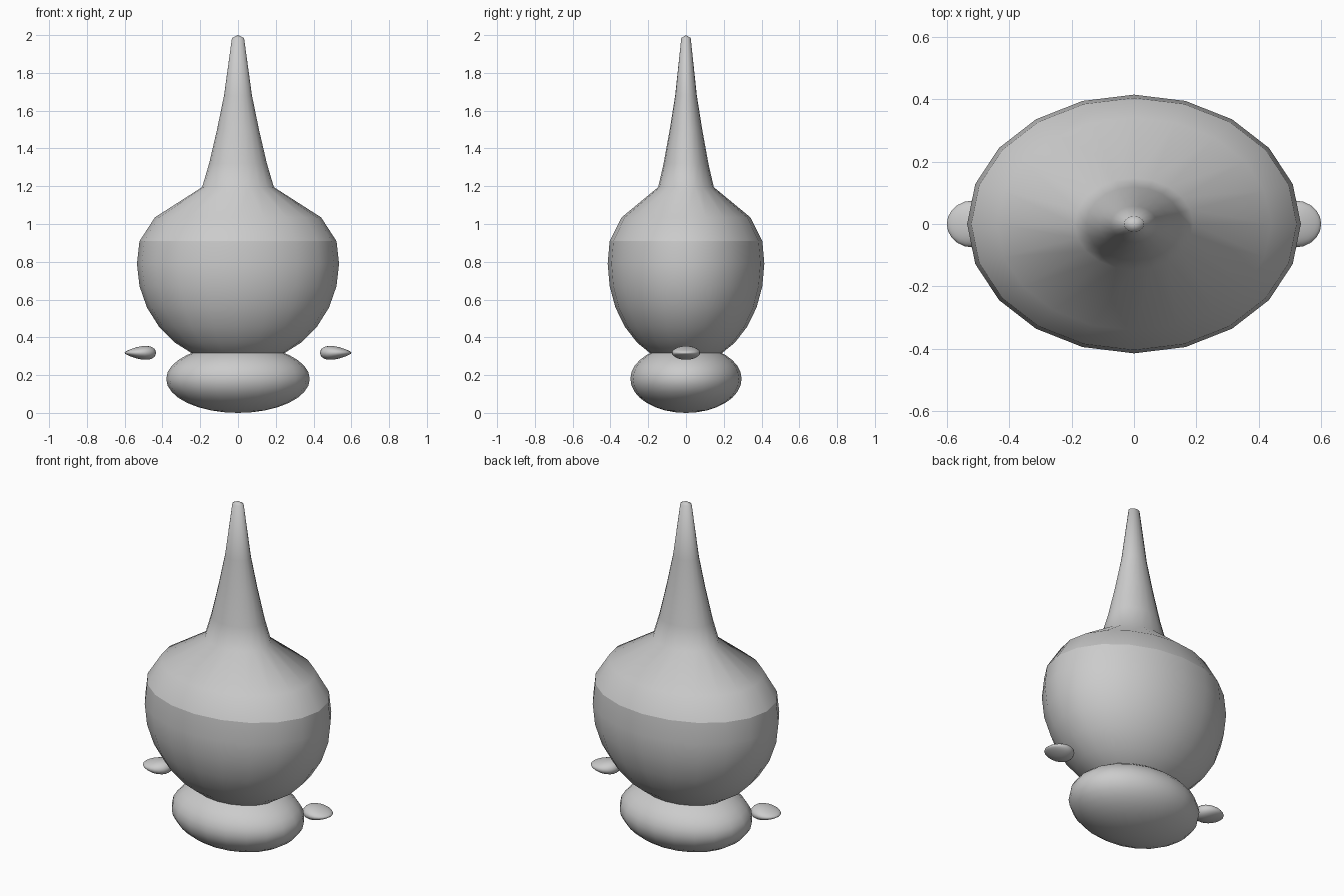
import bpy, bmesh
from math import sin, cos, pi

if "Cube" in bpy.data.objects:
    bpy.data.objects.remove(bpy.data.objects["Cube"], do_unlink=True)

SIDES = 20
DEPTH = 0.775  # front-to-back squash of the round parts

grey = bpy.data.materials.new("plain grey")
grey.use_nodes = True
grey.diffuse_color = (0.6, 0.6, 0.6, 1)
grey.node_tree.nodes["Principled BSDF"].inputs["Base Color"].default_value = (0.6, 0.6, 0.6, 1)


def finish(bm, name):
    mesh = bpy.data.meshes.new(name)
    bmesh.ops.recalc_face_normals(bm, faces=bm.faces)
    for face in bm.faces:
        face.smooth = True
    bm.to_mesh(mesh)
    bm.free()
    mesh.materials.append(grey)
    obj = bpy.data.objects.new(name, mesh)
    bpy.context.collection.objects.link(obj)
    return obj


def lathe(name, profile, bottom=None, top=None):
    """Spin (radius, height) points into an oval shell, closed by optional poles."""
    bm = bmesh.new()
    rings = [[bm.verts.new((r * cos(2 * pi * i / SIDES), DEPTH * r * sin(2 * pi * i / SIDES), z))
              for i in range(SIDES)] for r, z in profile]
    for low, high in zip(rings, rings[1:]):
        for i in range(SIDES):
            j = (i + 1) % SIDES
            bm.faces.new((low[i], low[j], high[j], high[i]))
    for pole, ring in ((bottom, rings[0]), (top, rings[-1])):
        if pole is not None:
            tip = bm.verts.new((0, 0, pole))
            for i in range(SIDES):
                bm.faces.new((ring[i], ring[(i + 1) % SIDES], tip))
    return finish(bm, name)


def oval(radius, height, centre, first, last, steps):
    """Profile points along part of an ellipse, angles in units of pi / steps."""
    return [(radius * cos(pi * k / steps), centre + height * sin(pi * k / steps))
            for k in range(first, last + 1)]


# Squat body
lathe("body", oval(0.38, 0.18, 0.18, -7, 7, 16), 0, 0.36)

# Round head, open where the hat takes over
head_points = oval(0.535, 0.535, 0.79, -6, 1, 14)
lathe("head", head_points, 0.255)

# Tall hat with a broad brim and a long narrowing point
hat_points = [head_points[-1], (0.44, 1.035), (0.19, 1.195), (0.153, 1.32),
              (0.111, 1.5), (0.074, 1.68), (0.032, 1.985)]
lathe("hat", hat_points, top=2.0)

# Flat hands, blunt inside and thinning to the outer edge
for side, label in ((1, "left"), (-1, "right")):
    bm = bmesh.new()
    bmesh.ops.create_uvsphere(bm, u_segments=SIDES, v_segments=14, radius=1)
    for v in bm.verts:
        x, y, z = v.co
        thick = 0.034 * (1 - 0.45 * x)
        v.co = (side * (0.517 + 0.083 * x), 0.075 * y, 0.318 + thick * z)
    finish(bm, label + "_hand")
